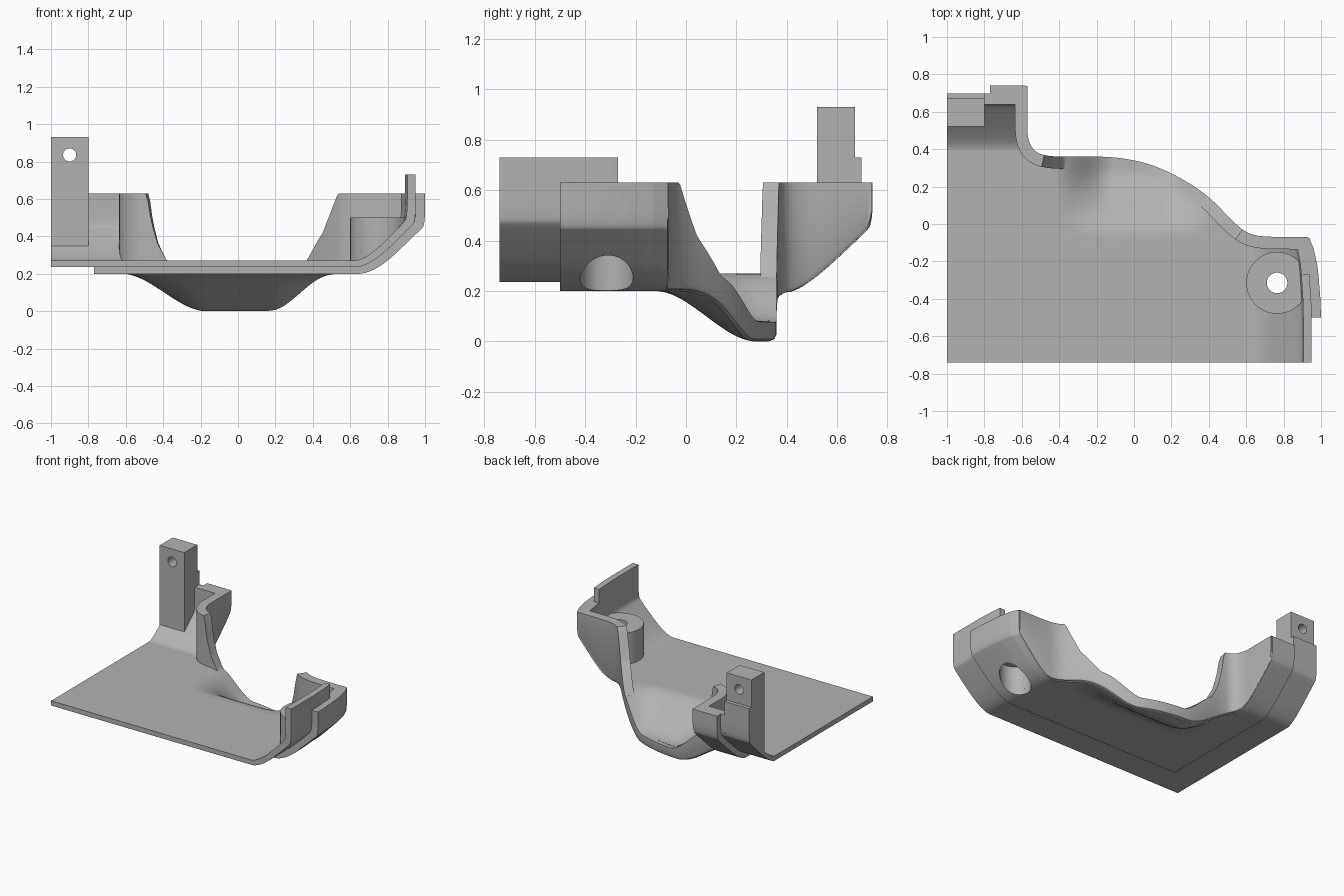
import bpy, bmesh, math

if "Cube" in bpy.data.objects:
    bpy.data.objects.remove(bpy.data.objects["Cube"], do_unlink=True)

grey = bpy.data.materials.new("plain grey")
grey.use_nodes = True
colour = (0.45, 0.45, 0.45, 1)
grey.diffuse_color = colour
grey.node_tree.nodes["Principled BSDF"].inputs["Base Color"].default_value = colour


def make(name, verts, faces, angle=35):
    mesh = bpy.data.meshes.new(name)
    mesh.from_pydata(verts, [], faces)
    bm = bmesh.new()
    bm.from_mesh(mesh)
    bmesh.ops.recalc_face_normals(bm, faces=bm.faces)
    bm.to_mesh(mesh)
    bm.free()
    mesh.materials.append(grey)
    obj = bpy.data.objects.new(name, mesh)
    bpy.context.collection.objects.link(obj)
    return obj


def loft(rings, closed=False):
    """Faces joining equal rings, capped at the ends unless closed."""
    n, m = len(rings), len(rings[0])
    verts = [p for r in rings for p in r]
    faces = []
    for i in range(n if closed else n - 1):
        k = (i + 1) % n
        for j in range(m):
            l = (j + 1) % m
            faces.append((i * m + j, i * m + l, k * m + l, k * m + j))
    if not closed:
        faces += [tuple(range(m)), tuple(range((n - 1) * m, n * m))]
    return verts, faces


def rounded(points, times=3):
    """Corner cutting that keeps the end points."""
    for _ in range(times):
        new = [points[0]]
        for p, q in zip(points, points[1:]):
            for t in (0.25, 0.75):
                new.append(tuple(a + (b - a) * t for a, b in zip(p, q)))
        points = new + [points[-1]]
    return points


def interp(table, x):
    if x <= table[0][0]:
        return table[0][1]
    for (a, u), (b, v) in zip(table, table[1:]):
        if x <= b:
            return u + (v - u) * (x - a) / max(b - a, 1e-9)
    return table[-1][1]


def ease(t):
    t = min(1, max(0, t))
    return t * t * (3 - 2 * t)


# Bent profiles of the three skins: 0 outside, 0.5 between the layers, 1 inside
def side_profile(skin, top):
    mid = {0: [(.55, .2), (.73, .2), (.97, .43), (1, .46)],
           .5: [(.55, .235), (.70, .235), (.93, .455), (.95, .49)],
           1: [(.55, .27), (.68, .27), (.885, .47), (.905, .51)]}[skin]
    return rounded(mid + [(mid[-1][0], top)])


def back_profile(skin, top):
    mid = {0: [(.355, .2), (.46, .2), (.71, .43), (.74, .47)],
           .5: [(.355, .235), (.44, .235), (.675, .455), (.697, .49)],
           1: [(.355, .27), (.43, .27), (.62, .435), (.64, .46)]}[skin]
    return rounded(mid + [(mid[-1][0], top)])


SIDE = {s: side_profile(s, .63) for s in (0, .5, 1)}
BACK = {s: back_profile(s, .63) for s in (0, .5, 1)}


def bowl(x, y, skin):
    out = .2 * ease((x + .62) / .45) * ease((.56 - x) / .38) * ease((y + .12) / .4)
    inn = .19 * ease((x + .42) / .3) * ease((.46 - x) / .3) * ease((y + .07) / .37)
    return out * (1 - skin) + inn * skin


def taper(y):
    return interp([(-.5, 0), (-.35, -.005), (-.22, -.02), (-.13, -.04), (-.07, -.065)], y)


def height(x, y, skin):
    flat_x = .6 + (x - .6) / (1 + taper(y) / .4) if x > .6 else x
    z = interp(SIDE[skin], flat_x)
    if x < -.4:
        z = max(z, interp(BACK[skin], y))
    return z - bowl(x, y, skin)


# Plan curve of the rear edge, evenly resampled
rear = rounded([(.93, -.07), (.74, -.07), (.62, -.06), (.53, .01), (.42, .13), (.29, .225),
                (.1, .32), (-.1, .36), (-.3, .36), (-.45, .36), (-.535, .385),
                (-.57, .46), (-.57, .55), (-.57, .738)])
run = [0]
for p, q in zip(rear, rear[1:]):
    run.append(run[-1] + math.dist(p, q))
along = [[(s, p[k]) for s, p in zip(run, rear)] for k in (0, 1)]
COUNT = 180
path = [tuple(interp(a, run[-1] * i / COUNT) for a in along) for i in range(COUNT + 1)]
edge_table = [p for p in reversed(path) if p[0] > -.5695]


def rear_edge(x):
    if x < -.565:
        return .36
    return interp(edge_table, x) - interp([(.5, .03), (.75, .004)], x)


# Floor layers that curl up into the side wall
def layer(name, low, high, x0, front_rows, top):
    steps = round((.55 - x0) / .025)
    flat = [x0 + (.55 - x0) * i / steps for i in range(steps)]
    grids = []
    for skin in (low, high):
        prof = side_profile(skin, top)
        columns = [(x, prof[0][1]) for x in flat] + prof
        grid = []
        for x, z in columns:
            end = rear_edge(x)
            ys = front_rows + [-.269 + (end + .269) * t / 26 for t in range(27)]
            col = []
            for y in ys:
                h = .5 + (z - .5) * .565 if top > .7 and z > .5 and y > -.2695 else z
                px = x + max(0, x - .6) / .4 * taper(y)
                col.append((px, y, h - bowl(x, y, skin)))
            grid.append(col)
        grids.append(grid)
    n, m = len(grids[0]), len(grids[0][0])
    verts = [p for g in grids for col in g for p in col]
    idx = lambda k, i, j: (k * n + i) * m + j
    faces = []
    for i in range(n - 1):
        for j in range(m - 1):
            for k in (0, 1):
                faces.append((idx(k, i, j), idx(k, i + 1, j), idx(k, i + 1, j + 1), idx(k, i, j + 1)))
        for j in (0, m - 1):
            faces.append((idx(0, i, j), idx(0, i + 1, j), idx(1, i + 1, j), idx(1, i, j)))
    for j in range(m - 1):
        for i in (0, n - 1):
            faces.append((idx(0, i, j), idx(0, i, j + 1), idx(1, i, j + 1), idx(1, i, j)))
    return make(name, verts, faces)


inner_layer = layer("inner_floor", .5, 1, -1, [-.74, -.5, -.4, -.27], .73)
outer_layer = layer("outer_floor", 0, .5, -.77, [-.5, -.4, -.27], .63)


# Rear corner, bent upwards in the same way
def prism(name, x0, x1, outline):
    return make(name, *loft([[(x, y, z) for y, z in outline] for x in (x0, x1)]))


def curl(name, x0, x1, low, high, top):
    return prism(name, x0, x1, back_profile(low, top) + back_profile(high, top)[::-1])


curl("rear_lip", -1, -.8, .5, 1, .73)
curl("rear_inner_wall", -.8, -.58, .5, 1, .63)
curl("rear_outer_wall", -.77, -.58, 0, .5, .63)
post = prism("post", -1, -.8, [(.52, .33), (.67, .47), (.67, .93), (.52, .93)])

# Rear rim wall, dipping into the bowl
dip = [(-.475, .63), (-.455, .48), (-.425, .36), (-.38, .27), (-.3, .14), (-.2, .05),
       (.2, .05), (.3, .14), (.41, .27), (.5, .42), (.575, .63)]
rings = []
for i, (x, y) in enumerate(path):
    a, b = path[max(i - 1, 0)], path[min(i + 1, COUNT)]
    size = math.dist(a, b)
    nx, ny = -(b[1] - a[1]) / size, (b[0] - a[0]) / size
    ring = []
    for offset, lift in ((.065, .001), (.03, .001), (.009, .009), (0, .03)):
        px, py = x + nx * offset, y + ny * offset
        ring.append((px, py, height(px, py, 0) + lift))
    for offset in (0, .065):
        px, py = x + nx * offset, y + ny * offset
        bed = height(px, py, 1) if -.42 < x < .55 else 0
        ring.append((px, py, max(interp(dip, x), bed - .002)))
    rings.append(ring)
make("rear_rim", *loft(rings))

# Screw boss with a wide bore below
CX, CY, SIDES = .765, -.315, 64
boss_rings = []
for i in range(SIDES):
    a = 2 * math.pi * i / SIDES
    ring = []
    for r, z in ((.165, None), (.165, .5), (.055, .5), (.055, .42), (.105, .42), (.105, None)):
        x, y = CX + r * math.cos(a), CY + r * math.sin(a)
        ring.append((x, y, height(x, y, .5) if z is None else z))
    boss_rings.append(ring)
make("screw_boss", *loft(boss_rings, closed=True))


# Holes
def drill(targets, radius, start, end):
    rings = []
    for p in (start, end):
        ring = []
        for i in range(SIDES):
            c, s = [radius * f(2 * math.pi * (i + .5) / SIDES) for f in (math.cos, math.sin)]
            upright = start[0] == end[0] and start[1] == end[1]
            ring.append((p[0] + c, p[1] + (s if upright else 0), p[2] + (0 if upright else s)))
        rings.append(ring)
    cutter = make("hole_cutter", *loft(rings))
    cutter.hide_render = True
    for obj in targets:
        mod = obj.modifiers.new("hole", "BOOLEAN")
        mod.operation, mod.solver, mod.object = "DIFFERENCE", "EXACT", cutter
        bpy.context.view_layer.update()
        graph = bpy.context.evaluated_depsgraph_get()
        cut = bpy.data.meshes.new_from_object(obj.evaluated_get(graph))
        obj.modifiers.clear()
        obj.data = cut
    bpy.data.objects.remove(cutter, do_unlink=True)


drill([inner_layer, outer_layer], .105, (CX, CY, 0), (CX, CY, .6))
drill([post], .035, (-.9, .4, .835), (-.9, .8, .835))

# Smooth the curves, keep the edges sharp
bpy.ops.object.select_all(action="DESELECT")
for obj in bpy.context.collection.objects:
    if obj.type == "MESH" and grey.name in obj.data.materials:
        obj.select_set(True)
        bpy.context.view_layer.objects.active = obj
bpy.ops.object.shade_smooth_by_angle(angle=math.radians(35))
